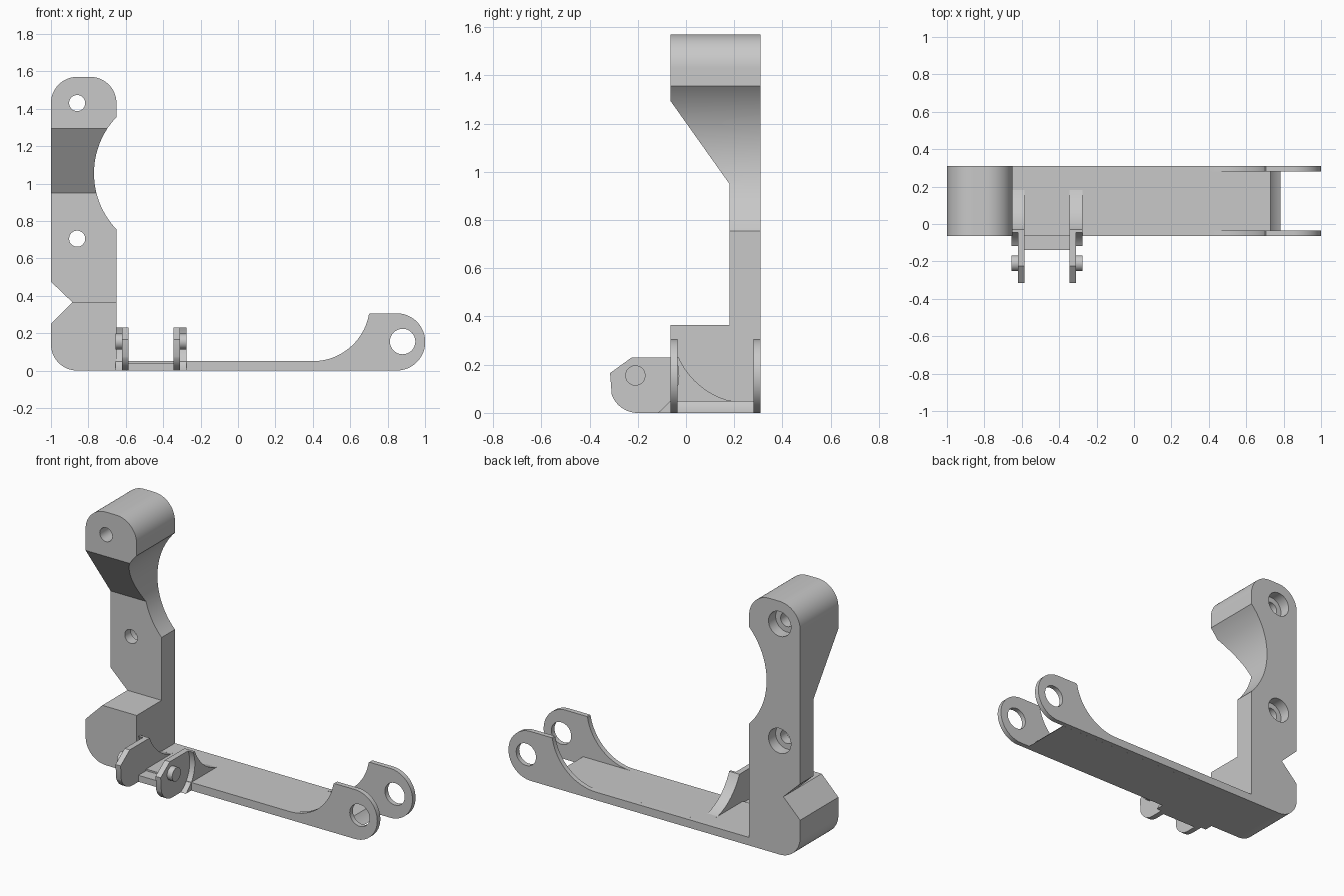
import bpy, bmesh, math
from mathutils import Vector

if "Cube" in bpy.data.objects:
    bpy.data.objects.remove(bpy.data.objects["Cube"])

GREY = (0.58, 0.58, 0.58, 1)
grey = bpy.data.materials.new("plain grey")
grey.use_nodes = True
grey.diffuse_color = GREY
grey.node_tree.nodes["Principled BSDF"].inputs["Base Color"].default_value = GREY

FRONT, BACK = -0.065, 0.31      # depth range of the bracket
FLOOR = 0.05                    # floor thickness


def arc(centre, radius, start, end, steps=20):
    """Points on a circle between two angles in degrees."""
    angles = [math.radians(start + (end - start) * i / steps) for i in range(steps + 1)]
    return [(centre[0] + radius * math.cos(a), centre[1] + radius * math.sin(a)) for a in angles]


def prism(name, points, axis, low, high):
    """Extrude an (x, z) profile along y, or a (y, z) profile along x."""
    bm = bmesh.new()
    place = (lambda u, v: (u, low, v)) if axis == "y" else (lambda u, v: (low, u, v))
    face = bm.faces.new([bm.verts.new(place(u, v)) for u, v in points])
    made = bmesh.ops.extrude_face_region(bm, geom=[face])["geom"]
    shift = Vector((0, high - low, 0)) if axis == "y" else Vector((high - low, 0, 0))
    bmesh.ops.translate(bm, vec=shift, verts=[g for g in made if isinstance(g, bmesh.types.BMVert)])
    bmesh.ops.recalc_face_normals(bm, faces=bm.faces)
    mesh = bpy.data.meshes.new(name)
    bm.to_mesh(mesh)
    bm.free()
    mesh.materials.append(grey)
    obj = bpy.data.objects.new(name, mesh)
    bpy.context.collection.objects.link(obj)
    return obj


def disc(name, centre, radius, axis, low, high):
    return prism(name, arc(centre, radius, 0, 352.5, 47), axis, low, high)


def combine(target, tool, operation):
    """Apply a boolean and discard the tool."""
    bpy.ops.object.select_all(action="DESELECT")
    bpy.context.view_layer.objects.active = target
    target.select_set(True)
    mod = target.modifiers.new("boolean", "BOOLEAN")
    mod.object, mod.operation, mod.solver = tool, operation, "EXACT"
    bpy.ops.object.modifier_apply(modifier=mod.name)
    bpy.data.objects.remove(tool)


# Upright post: front outline intersected with its side outline
outline = [(-0.65, 0), (-0.65, 0.755)]
outline += arc((-0.335, 1.055), 0.435, 223.6, 136.4, 32)
outline += arc((-0.79, 1.43), 0.14, 0, 90) + arc((-0.86, 1.43), 0.14, 90, 180)
outline += [(-1, 0.475), (-0.885, 0.365), (-1, 0.25)] + arc((-0.86, 0.14), 0.14, 180, 270)
post = prism("upright_post", outline, "y", FRONT, BACK)
side = [(FRONT, -0.1), (0.5, -0.1), (0.5, 1.7), (FRONT - 0.1, 1.7), (FRONT - 0.1, 1.295),
        (FRONT, 1.295), (0.18, 0.95), (0.18, 0.365), (FRONT - 0.1, 0.365), (FRONT - 0.1, -0.1)]
combine(post, prism("side_cutter", side, "x", -1.2, -0.5), "INTERSECT")

# Screw holes with counterbores in the back
for z in (0.705, 1.43):
    combine(post, disc("hole_cutter", (-0.86, z), 0.043, "y", -0.3, 0.5), "DIFFERENCE")
    combine(post, disc("bore_cutter", (-0.86, z), 0.077, "y", BACK - 0.07, 0.5), "DIFFERENCE")

# Floor, with its end hollowed around the hinge
floor_end = arc((0.88, 0.155), 0.183, 238, 215, 6)
prism("floor", [(-0.65, FLOOR), (-0.65, 0)] + floor_end, "y", FRONT + 0.03, BACK - 0.03)

# Side rails rising into hinge ears
rail = [(-0.65, FLOOR), (-0.65, 0)]
rail += arc((0.848, 0.153), 0.153, 270, 450, 36)
rail += [(0.705, 0.306)] + arc((0.4, 0.355), 0.305, 350, 270)
for name, low in (("front_rail_ear", FRONT), ("back_rail_ear", BACK - 0.03)):
    ear = prism(name, rail, "y", low, low + 0.03)
    combine(ear, disc("ear_hole_cutter", (0.88, 0.155), 0.068, "y", low - 0.1, low + 0.1), "DIFFERENCE")

# Front clevis: two arms with pegs and hollowed gussets, joined by a web
MID, PIN = -0.465, (-0.21, 0.155)
slope = arc((0.262, 0.36), 0.32, 204, 258)
foot = [(0.2, FLOOR), (FRONT, FLOOR), (FRONT, 0)]
arm = slope + foot + arc((-0.2, 0.115), 0.115, 270, 200, 12) + [(-0.315, 0.165), (-0.225, 0.23)]
gusset = slope + foot + arc(PIN, 0.18, -59.5, 24.5)
for sign, label in ((-1, "right"), (1, "left")):
    inner, middle, outer = (MID + sign * d for d in (0.12, 0.155, 0.19))
    prism(label + "_arm", arm, "x", inner, middle)
    prism(label + "_gusset", gusset, "x", middle, outer)
    disc(label + "_peg", PIN, 0.042, "x", middle, outer)
web = [(FRONT, 0), (FRONT, 0.04), (-0.14, 0.04), (-0.14, 0)]
prism("arm_web", web, "x", MID - 0.12, MID + 0.12)

# Smooth the curves and keep the corners sharp
for obj in bpy.context.collection.objects:
    if obj.type == "MESH" and grey.name in obj.data.materials:
        bpy.ops.object.select_all(action="DESELECT")
        obj.select_set(True)
        bpy.context.view_layer.objects.active = obj
        bpy.ops.object.shade_smooth_by_angle(angle=math.radians(30))
